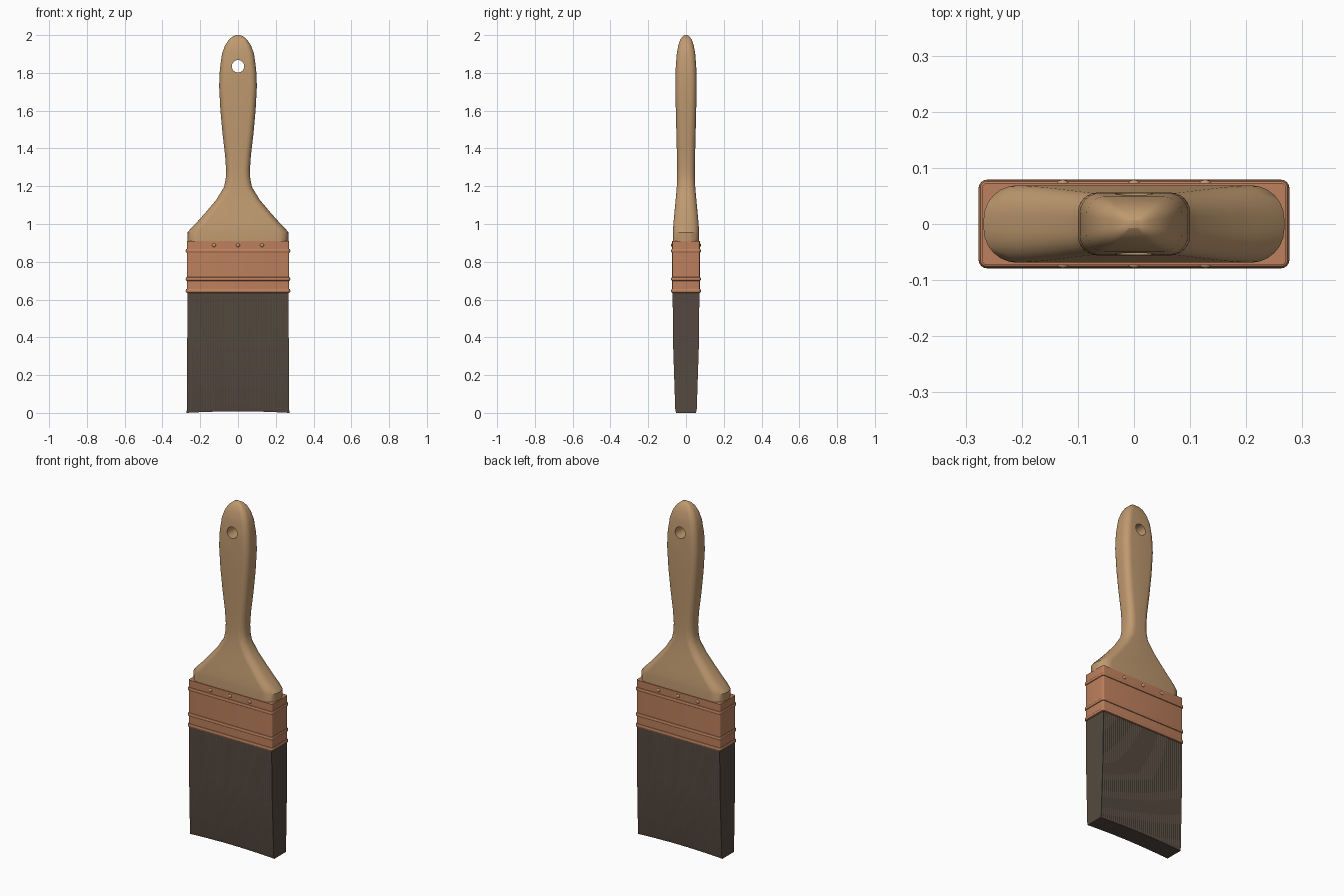
import bpy, bmesh, math
from mathutils import Matrix

if "Cube" in bpy.data.objects:
    bpy.data.objects.remove(bpy.data.objects["Cube"])


def material(name, rgb):
    m = bpy.data.materials.new(name)
    m.diffuse_color = (*rgb, 1)
    m.use_nodes = True
    m.node_tree.nodes["Principled BSDF"].inputs["Base Color"].default_value = m.diffuse_color
    return m


WOOD = material("light_wood", (0.52, 0.32, 0.16))
COPPER = material("copper", (0.51, 0.215, 0.11))
BRASS = material("rivet_brass", (0.55, 0.33, 0.15))
BRISTLE = material("dark_bristle", (0.09, 0.066, 0.05))


def finish(bm, name, mat, angle=30):
    bmesh.ops.recalc_face_normals(bm, faces=bm.faces)
    me = bpy.data.meshes.new(name)
    bm.to_mesh(me)
    bm.free()
    me.materials.append(mat)
    ob = bpy.data.objects.new(name, me)
    bpy.context.collection.objects.link(ob)
    bpy.ops.object.select_all(action='DESELECT')
    ob.select_set(True)
    bpy.context.view_layer.objects.active = ob
    if angle:
        bpy.ops.object.shade_smooth_by_angle(angle=math.radians(angle))
    return ob


def rounded_rect(hx, hy, r, z, seg=6):
    pts = []
    for k, (sx, sy) in enumerate(((1, 1), (-1, 1), (-1, -1), (1, -1))):
        for i in range(seg + 1):
            a = math.pi / 2 * (k + i / seg)
            pts.append((sx * (hx - r) + r * math.cos(a),
                        sy * (hy - r) + r * math.sin(a), z))
    return pts


def loft(rings, caps=True):
    bm = bmesh.new()
    loops = [[bm.verts.new(p) for p in ring] for ring in rings]
    n = len(loops[0])
    for a, b in zip(loops, loops[1:]):
        for i in range(n):
            j = (i + 1) % n
            bm.faces.new((a[i], a[j], b[j], b[i]))
    if caps:
        bm.faces.new(loops[0])
        bm.faces.new(loops[-1])
    return bm, loops


# Wooden handle: z, half width, half depth, corner radius
sections = [
    (0.88, 0.266, 0.069, 0.060), (0.955, 0.268, 0.069, 0.060),
    (0.98, 0.247, 0.068, 0.056), (1.01, 0.217, 0.066, 0.052),
    (1.063, 0.170, 0.061, 0.047), (1.127, 0.116, 0.055, 0.042),
    (1.195, 0.074, 0.049, 0.038), (1.24, 0.065, 0.047, 0.036),
    (1.285, 0.063, 0.047, 0.035), (1.36, 0.068, 0.048, 0.035),
    (1.48, 0.082, 0.051, 0.035), (1.60, 0.093, 0.054, 0.035),
    (1.73, 0.100, 0.056, 0.035), (1.82, 0.096, 0.055, 0.035),
    (1.90, 0.085, 0.049, 0.033), (1.945, 0.069, 0.041, 0.030),
    (1.975, 0.049, 0.031, 0.022), (1.993, 0.028, 0.018, 0.012),
    (2.0, 0.012, 0.007, 0.005)]
bm, _ = loft([rounded_rect(x, y, r, z) for z, x, y, r in sections])
handle = finish(bm, "handle", WOOD, None)

# Hanging hole through the handle
bm = bmesh.new()
bmesh.ops.create_cone(bm, cap_ends=True, segments=32, radius1=0.033, radius2=0.033, depth=0.4,
                      matrix=Matrix.Translation((0, 0, 1.835)) @ Matrix.Rotation(math.pi / 2, 4, 'X'))
cutter = finish(bm, "hole_cutter", WOOD, None)
cutter.hide_render = True
mod = handle.modifiers.new("hole", 'BOOLEAN')
mod.operation, mod.solver, mod.object = 'DIFFERENCE', 'EXACT', cutter
bpy.ops.object.select_all(action='DESELECT')
handle.select_set(True)
bpy.context.view_layer.objects.active = handle
bpy.ops.object.modifier_apply(modifier="hole")
bpy.data.objects.remove(cutter)
bpy.ops.object.shade_smooth_by_angle(angle=math.radians(30))

# Metal ferrule with three raised beads
profile = [(0.635, 0)]
for zc in (0.646, 0.709, 0.858):
    for i in range(7):
        a = math.pi * i / 6
        profile.append((zc - 0.010 * math.cos(a), 0.006 * math.sin(a)))
profile.append((0.91, 0))
bm, _ = loft([rounded_rect(0.271 + o, 0.073 + o, 0.009 + o, z, 4) for z, o in profile])
finish(bm, "ferrule", COPPER)

# Rivets on both faces
bm = bmesh.new()
for x in (-0.127, 0, 0.127):
    for s in (-1, 1):
        bmesh.ops.create_uvsphere(bm, u_segments=16, v_segments=8, radius=0.01,
                                  matrix=Matrix.Translation((x, s * 0.073, 0.888)) @ Matrix.Diagonal((1, 0.6, 1, 1)))
finish(bm, "rivets", BRASS)

# Bristle block: grooved front and back, tapering to a slightly hollow tip
N = 80


def bristle_ring(z, hx, hy, hollow=0.0):
    front = []
    for i in range(N + 1):
        t = 2 * i / N - 1
        groove = 0.0015 * (i % 2)
        front.append((t * hx, -hy + groove, z + hollow * (1 - t * t)))
    return front + [(x, -y, zz) for x, y, zz in reversed(front)]


bm, loops = loft([bristle_ring(0.0, 0.272, 0.053, 0.008), bristle_ring(0.02, 0.271, 0.057, 0.005),
                  bristle_ring(0.35, 0.269, 0.068), bristle_ring(0.64, 0.267, 0.071)], caps=False)
for ring in (loops[0], loops[-1]):
    for i in range(N):
        bm.faces.new((ring[i], ring[i + 1], ring[-2 - i], ring[-1 - i]))
finish(bm, "bristles", BRISTLE, 15)
